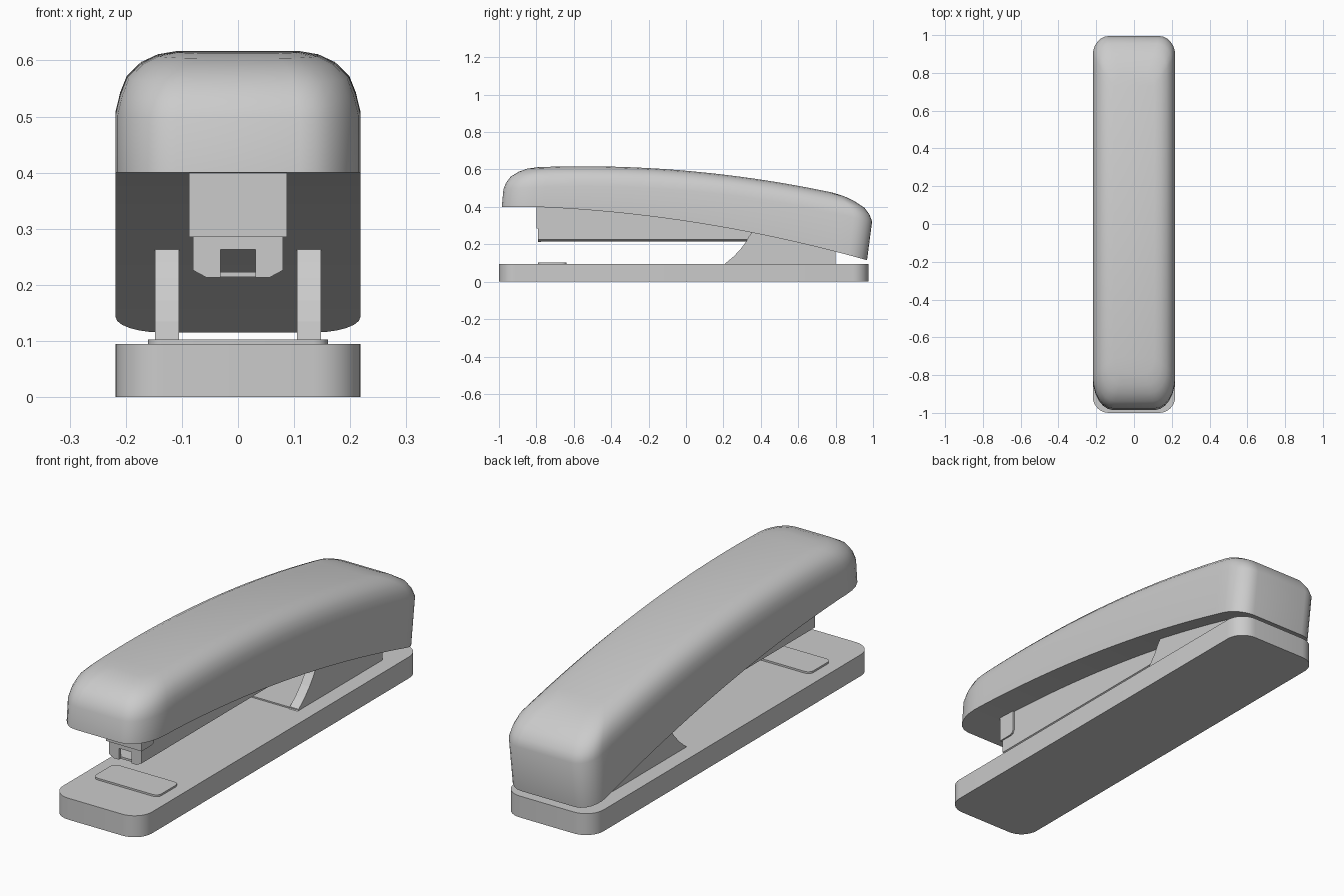
import bpy, bmesh
from math import sin, cos, pi, radians

if "Cube" in bpy.data.objects:
    bpy.data.objects.remove(bpy.data.objects["Cube"])


def finish(bm, name, smooth=False):
    bmesh.ops.recalc_face_normals(bm, faces=bm.faces)
    mesh = bpy.data.meshes.new(name)
    bm.to_mesh(mesh)
    bm.free()
    ob = bpy.data.objects.new(name, mesh)
    bpy.context.collection.objects.link(ob)
    if smooth:
        bpy.ops.object.select_all(action='DESELECT')
        ob.select_set(True)
        bpy.context.view_layer.objects.active = ob
        bpy.ops.object.shade_smooth_by_angle(angle=radians(40))
    return ob


def prism(name, pts, axis, lo, hi, smooth=False):
    """Extrude a 2D outline along x, y or z."""
    place = {'x': lambda a, b, c: (c, a, b),
             'y': lambda a, b, c: (a, c, b),
             'z': lambda a, b, c: (a, b, c)}[axis]
    bm = bmesh.new()
    face = bm.faces.new([bm.verts.new(place(a, b, lo)) for a, b in pts])
    ext = bmesh.ops.extrude_face_region(bm, geom=[face])
    shift = place(0, 0, hi - lo)
    bmesh.ops.translate(bm, vec=shift,
                        verts=[g for g in ext['geom'] if isinstance(g, bmesh.types.BMVert)])
    return finish(bm, name, smooth)


def rounded(x0, x1, y0, y1, r, n=8):
    corners = [(x1 - r, y1 - r), (x0 + r, y1 - r), (x0 + r, y0 + r), (x1 - r, y0 + r)]
    return [(cx + r * cos((q + i / n) * pi / 2), cy + r * sin((q + i / n) * pi / 2))
            for q, (cx, cy) in enumerate(corners) for i in range(n + 1)]


def mirror(pts):
    return pts + [(-x, z) for x, z in reversed(pts)]


# Base and raised plates
prism("base", rounded(-0.218, 0.218, -1.0, 0.975, 0.085), 'z', 0, 0.095, True)
prism("anvil_plate", rounded(-0.16, 0.16, -0.79, -0.64, 0.025, 4), 'z', 0.09, 0.103, True)
prism("hinge_plate", rounded(-0.148, 0.148, 0.21, 0.8, 0.01, 2), 'z', 0.09, 0.101)

# Hinge brackets, curved on the leading edge
bracket = [(0.2, 0.09), (0.215, 0.102), (0.255, 0.135), (0.29, 0.172), (0.32, 0.212),
           (0.335, 0.24), (0.36, 0.275), (0.5, 0.275), (0.8, 0.19), (0.8, 0.09)]
for side, x in (("left", -0.148), ("right", 0.105)):
    prism(side + "_hinge_bracket", bracket, 'x', x, x + 0.043)

# Staple magazine: open channel with a notched front plate and a clip
channel = mirror([(0.08, 0.405), (0.08, 0.226), (0.056, 0.214)])
inner = mirror([(0.07, 0.405), (0.07, 0.233), (0.052, 0.223)])
prism("magazine", channel + inner[::-1], 'y', -0.78, 0.55)
prism("magazine_front", mirror([(0.08, 0.405), (0.08, 0.226), (0.056, 0.213),
                                (0.031, 0.213), (0.031, 0.263)]), 'y', -0.79, -0.775)
clip = [(-0.8, 0.285), (-0.73, 0.285), (-0.718, 0.29), (-0.711, 0.303), (-0.711, 0.405), (-0.8, 0.405)]
prism("magazine_clip", clip, 'x', -0.087, 0.087)


# Cover: stacked plan outlines following a curved underside and a crowned top
def underside(y):
    t = max(0, y + 0.8)
    return 0.4 - 0.041 * t - 0.068 * t * t


def crown(y):
    return 0.617 - 0.079 * (y + 0.55) ** 2


def half_outline(w, y0, y1, rf, rb, n=6, m=28):
    k = w / 0.218
    rx, bx, rf, rb = 0.108 * k, 0.085 * k, rf * k, rb * k
    pts = [(w - rx + rx * sin(i / n * pi / 2), y0 + rf * (1 - cos(i / n * pi / 2))) for i in range(n + 1)]
    a, b = y0 + rf, y1 - rb
    pts += [(w, a + (b - a) * i / m) for i in range(1, m)]
    pts += [(w - bx + bx * cos(i / n * pi / 2), b + rb * sin(i / n * pi / 2)) for i in range(n + 1)]
    return pts


bm = bmesh.new()
# (side inset, front y, back y, drop below the crown)
levels = [(0, -0.985, 0.968, None), (0, -0.976, 0.995, 0.107), (0.008, -0.962, 0.982, 0.074),
          (0.02, -0.938, 0.955, 0.044), (0.045, -0.895, 0.90, 0.02),
          (0.075, -0.85, 0.845, 0.006), (0.11, -0.79, 0.78, 0)]
rings = []
for inset, y0, y1, drop in levels:
    half = half_outline(0.218 - inset, y0, y1, 0.17, 0.1)
    ring = [[], []]
    for x, y in half:
        z = underside(y) if drop is None else crown(y) - drop
        for s in (0, 1):
            ring[s].append(bm.verts.new((x if s == 0 else -x, y, z)))
    rings.append(ring)
count = len(rings[0][0])
for lower, upper in zip(rings, rings[1:]):
    a, b = lower[0] + lower[1][::-1], upper[0] + upper[1][::-1]
    for i in range(len(a)):
        j = (i + 1) % len(a)
        bm.faces.new((a[i], a[j], b[j], b[i]))
for right, left in (rings[0], rings[-1]):
    for i in range(count - 1):
        bm.faces.new((right[i], right[i + 1], left[i + 1], left[i]))
finish(bm, "cover", True)
